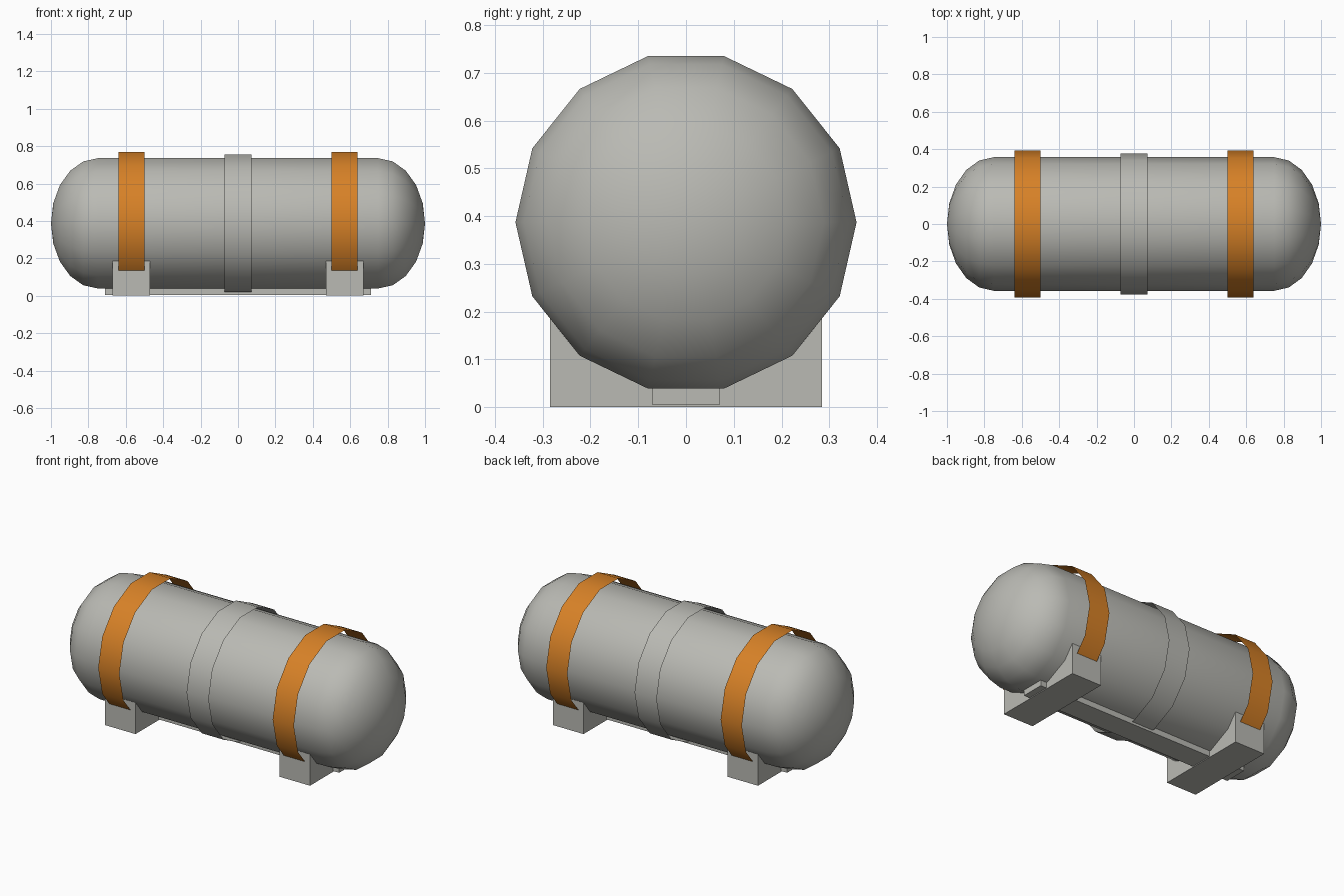
import bpy, bmesh, math
from mathutils import Vector

cube = bpy.data.objects.get("Cube")
if cube:
    bpy.data.objects.remove(cube, do_unlink=True)

SIDES = 14
RADIUS = 0.357
AXIS_Z = 0.387      # height of the tank's centre line
CAP_START = 0.75    # where the domed ends begin
CAP_STEPS = 5


def material(name, colour):
    mat = bpy.data.materials.new(name)
    mat.use_nodes = True
    mat.diffuse_color = colour
    mat.node_tree.nodes["Principled BSDF"].inputs["Base Color"].default_value = colour
    return mat


grey = material("warm grey metal", (0.49, 0.49, 0.455, 1))
orange = material("orange strap", (0.68, 0.22, 0.02, 1))


def finish(bm, name, mat, smooth=False):
    mesh = bpy.data.meshes.new(name)
    bm.to_mesh(mesh)
    bm.free()
    mesh.materials.append(mat)
    obj = bpy.data.objects.new(name, mesh)
    bpy.context.collection.objects.link(obj)
    if smooth:
        bpy.ops.object.select_all(action='DESELECT')
        obj.select_set(True)
        bpy.context.view_layer.objects.active = obj
        bpy.ops.object.shade_smooth_by_angle(angle=math.radians(32))
    return obj


def lathe(profile):
    """Revolve (x, radius) points around the tank's long axis."""
    bm = bmesh.new()
    verts = [bm.verts.new((x, r, AXIS_Z)) for x, r in profile]
    edges = [bm.edges.new(pair) for pair in zip(verts, verts[1:])]
    bmesh.ops.spin(bm, geom=verts + edges, cent=(0, 0, AXIS_Z), axis=(1, 0, 0),
                   angle=math.tau, steps=SIDES, use_duplicate=False)
    bmesh.ops.remove_doubles(bm, verts=bm.verts, dist=0.0005)
    # Point every face away from the axis, open sheets included
    for face in bm.faces:
        centre = face.calc_center_median()
        if face.normal.dot(centre - Vector((0, 0, AXIS_Z))) < 0:
            face.normal_flip()
    return bm


def box(name, size, centre):
    bm = bmesh.new()
    bmesh.ops.create_cube(bm, size=1)
    bmesh.ops.scale(bm, vec=size, verts=bm.verts)
    bmesh.ops.translate(bm, vec=centre, verts=bm.verts)
    return finish(bm, name, grey)


# Tank body with domed ends
cap = []
for i in range(CAP_STEPS + 1):
    a = math.pi / 2 * i / CAP_STEPS
    cap.append((CAP_START + (1 - CAP_START) * math.sin(a), RADIUS * math.cos(a)))
profile = [(-x, r) for x, r in reversed(cap)] + cap
finish(lathe(profile), "tank_body", grey, smooth=True)

# Thin band around the middle
finish(lathe([(-0.072, 0.377), (0.072, 0.377)]), "middle_band", grey, smooth=True)


# Cradle with a top that follows the tank's facets
def saddle(name, x):
    half = 0.285
    step = math.tau / SIDES
    ring = [(RADIUS * math.cos(k * step), AXIS_Z + RADIUS * math.sin(k * step))
            for k in range(-5, -1)]
    outline = [(-half, 0), (-half, 0.186)] + ring + [(half, 0.186), (half, 0)]
    bm = bmesh.new()
    face = bm.faces.new([bm.verts.new((x - 0.1, y, z)) for y, z in outline])
    result = bmesh.ops.extrude_face_region(bm, geom=[face])
    moved = [g for g in result["geom"] if isinstance(g, bmesh.types.BMVert)]
    bmesh.ops.translate(bm, vec=(0.2, 0, 0), verts=moved)
    bmesh.ops.recalc_face_normals(bm, faces=bm.faces)
    finish(bm, name, grey)


# Open straps and their cradles at both ends
for side, sign in (("left", 1), ("right", -1)):
    x = 0.57 * sign
    bm = lathe([(x - 0.069, 0.392), (x + 0.069, 0.392)])
    bmesh.ops.bisect_plane(bm, geom=bm.verts[:] + bm.edges[:] + bm.faces[:],
                           plane_co=(0, 0, 0.135), plane_no=(0, 0, 1), clear_inner=True)
    finish(bm, side + "_strap", orange, smooth=True)
    saddle(side + "_saddle", x)

# Rail along the underside
box("bottom_rail", (1.42, 0.14, 0.045), (0, 0, 0.0275))
